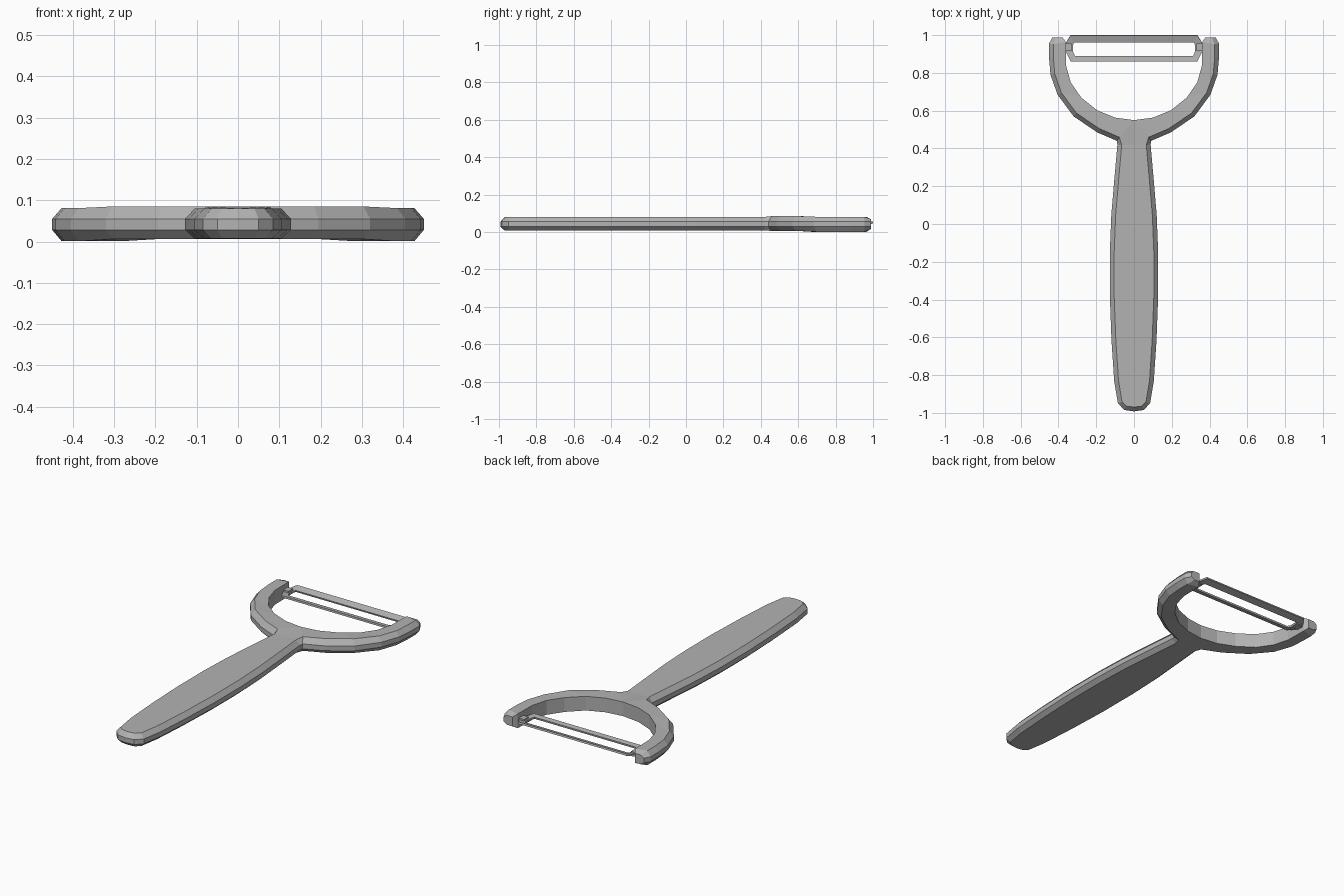
import bpy, bmesh
from mathutils import Vector

cube = bpy.data.objects.get("Cube")
if cube:
    bpy.data.objects.remove(cube, do_unlink=True)

grey = bpy.data.materials.new("plain grey")
grey.use_nodes = True
colour = (0.45, 0.45, 0.45, 1)
grey.diffuse_color = colour
grey.node_tree.nodes["Principled BSDF"].inputs["Base Color"].default_value = colour


def finish(name, bm):
    """Turn half a mesh into a mirrored, flat shaded object."""
    bmesh.ops.remove_doubles(bm, verts=bm.verts, dist=0.0005)
    bmesh.ops.recalc_face_normals(bm, faces=bm.faces)
    mesh = bpy.data.meshes.new(name)
    bm.to_mesh(mesh)
    bm.free()
    mesh.materials.append(grey)
    obj = bpy.data.objects.new(name, mesh)
    bpy.context.collection.objects.link(obj)
    mirror = obj.modifiers.new("mirror", 'MIRROR')
    mirror.use_clip = True
    return obj


def bridge(bm, a, b, closed):
    n = len(a)
    for k in range(n if closed else n - 1):
        j = (k + 1) % n
        bm.faces.new((a[k], a[j], b[j], b[k]))


# Handle and yoke: outer outline of the left half, from butt to fork tip
handle = [(0, -.992), (.05, -.985), (.085, -.95), (.105, -.83), (.119, -.62),
          (.128, -.38), (.128, -.15), (.12, .05), (.103, .25), (.088, .42)]
# Fork stations pair an outer point with a point on the inner arc
fork = [((.09, .44), (0, .55)), ((.195, .485), (.1, .563)),
        ((.32, .57), (.195, .602)), ((.405, .685), (.28, .67)),
        ((.442, .79), (.335, .75)), ((.45, .88), (.36, .84)),
        ((.45, .955), (.362, .965)), ((.432, .988), (.378, .988))]
outer = [Vector(p) for p in handle] + [Vector(p) for p, _ in fork]
inner = [None] * len(handle) + [Vector(q) for _, q in fork]

bm = bmesh.new()
rings = []
for i, p in enumerate(outer):
    t = (outer[min(i + 1, len(outer) - 1)] - outer[max(i - 1, 0)]).normalized()
    inset = p + Vector((-t.y, t.x)) * 0.023
    inset.x = max(inset.x, 0)
    core = inner[i] or Vector((0, inset.y))
    top, low = 0.08, 0.007
    if inner[i]:
        top, low = (0.085, 0.006) if p.y < 0.6 else (0.081, 0.001)
    if i == len(outer) - 1:
        top, low = 0.068, 0.016
        inset.y = p.y
    section = [(core, top), (inset, top), (p, .055), (p, .028), (inset, low), (core, low)]
    rings.append([bm.verts.new((q.x, q.y, z)) for q, z in section])
for i in range(len(rings) - 1):
    bridge(bm, rings[i], rings[i + 1], closed=i >= len(handle))
bm.faces.new(rings[-1])
bmesh.ops.dissolve_degenerate(bm, dist=0.0005, edges=bm.edges)
finish("handle_and_yoke", bm)

# Blade: a slotted strip held between the fork tips
rim = [(0, 1, .052), (.335, 1, .052), (.36, .96, .04), (.36, .91, .04),
       (.335, .86, .046), (0, .86, .046)]
slot = [(0, .963, .04), (.318, .963, .04), (.322, .95, .04), (.322, .91, .04),
        (.312, .888, .042), (0, .888, .042)]
bm = bmesh.new()
bridge(bm, [bm.verts.new(v) for v in rim], [bm.verts.new(v) for v in slot], closed=False)
blade = finish("blade", bm)
thick = blade.modifiers.new("thickness", 'SOLIDIFY')
thick.thickness = 0.01
thick.offset = 0

# Pivot pins joining the blade to the fork
bm = bmesh.new()
bmesh.ops.create_cube(bm, size=1)
for v in bm.verts:
    v.co = (v.co.x * .05 + .355, v.co.y * .04 + .935, v.co.z * .024 + .042)
finish("blade_pivots", bm)
